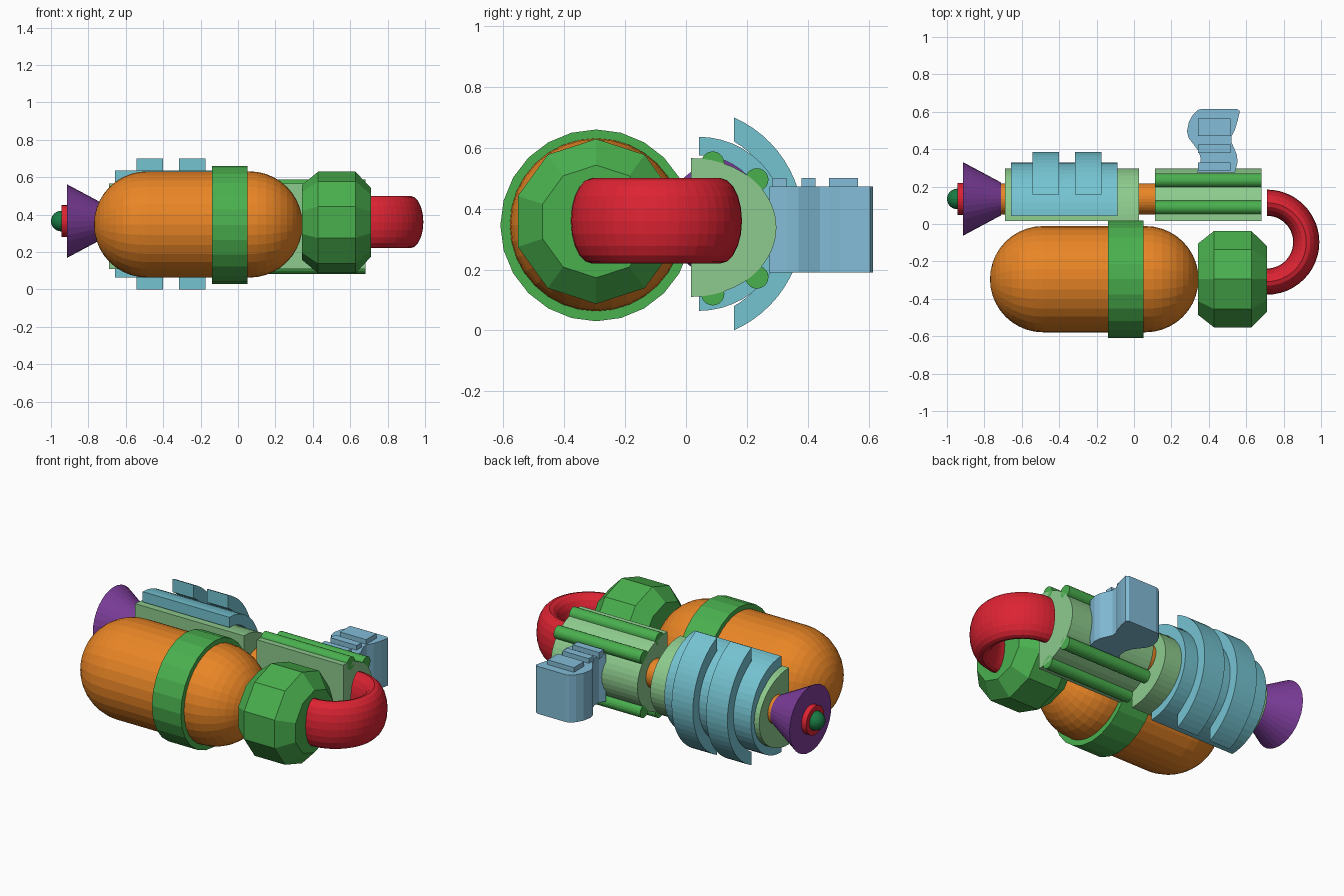
import bpy, bmesh
from math import sin, cos, pi, asin

if "Cube" in bpy.data.objects:
    bpy.data.objects.remove(bpy.data.objects["Cube"])


def material(name, hexcode):
    rgb = [int(hexcode[i:i + 2], 16) / 255 for i in (0, 2, 4)]
    m = bpy.data.materials.new(name)
    m.diffuse_color = [c ** 2.2 for c in rgb] + [1]
    m.use_nodes = True
    m.node_tree.nodes["Principled BSDF"].inputs["Base Color"].default_value = m.diffuse_color
    return m


ORANGE = material("orange", "E8842A")
GREEN = material("green", "4BAE4F")
DARK_GREEN = material("dark_green", "1F7A45")
LIGHT_GREEN = material("light_green", "8CC98C")
RED = material("red", "DC2836")
PURPLE = material("purple", "7B3F98")
BLUE = material("blue", "74C2D0")
GRIP_BLUE = material("grip_blue", "82BBD6")


def finish(name, bm, mat):
    bmesh.ops.remove_doubles(bm, verts=bm.verts, dist=1e-5)
    bmesh.ops.recalc_face_normals(bm, faces=bm.faces)
    me = bpy.data.meshes.new(name)
    bm.to_mesh(me)
    bm.free()
    me.materials.append(mat)
    ob = bpy.data.objects.new(name, me)
    bpy.context.collection.objects.link(ob)
    return ob


def lathe(name, profile, y, z, mat, n=32):
    """Spin (x, radius) points round an x-parallel axis; first vertex at top."""
    bm = bmesh.new()
    rings = [[bm.verts.new((x, y + r * sin(2 * pi * i / n), z + r * cos(2 * pi * i / n)))
              for i in range(n)] for x, r in profile]
    for a, b in zip(rings, rings[1:]):
        for i in range(n):
            j = (i + 1) % n
            bm.faces.new((a[i], a[j], b[j], b[i]))
    for ring, (x, r) in ((rings[0], profile[0]), (rings[-1], profile[-1])):
        if r > 1e-4:
            bm.faces.new(ring)
    return finish(name, bm, mat)


def prism(name, points, axis, lo, hi, mat):
    """Extrude a (y, z) outline along x, or an (x, y) outline along z."""
    bm = bmesh.new()
    put = (lambda p, t: (t, *p)) if axis == "x" else (lambda p, t: (*p, t))
    a = [bm.verts.new(put(p, lo)) for p in points]
    b = [bm.verts.new(put(p, hi)) for p in points]
    bm.faces.new(a)
    bm.faces.new(b)
    for i in range(len(a)):
        j = (i + 1) % len(a)
        bm.faces.new((a[i], a[j], b[j], b[i]))
    return finish(name, bm, mat)


def arc(cy, cz, ry, rz, half, n=24):
    """Arc bulging to +y, from -half to +half angle."""
    return [(cy + ry * cos(-half + 2 * half * i / n), cz + rz * sin(-half + 2 * half * i / n))
            for i in range(n + 1)]


# Tank: capsule, with its band
TY, TZ, TR = -0.295, 0.347, 0.284
steps = [i * pi / 20 for i in range(11)]
capsule = [(-0.486 - TR * cos(t), TR * sin(t)) for t in steps]
capsule += [(0.061 + TR * sin(t), TR * cos(t)) for t in steps]
lathe("tank", capsule, TY, TZ, ORANGE)
lathe("tank_band", [(-0.14, 0.315), (0.05, 0.315)], TY, 0.345, GREEN, 24)

# Faceted valve
lathe("valve", [(0.342, 0.2), (0.428, 0.271), (0.628, 0.271), (0.71, 0.185)],
      TY, 0.358, GREEN, 10)

# Half-loop hose with a tall oval section
bm = bmesh.new()
rows = []
for i in range(25):
    a = -pi / 2 + pi * i / 24
    rows.append([])
    for k in range(20):
        b = 2 * pi * k / 20
        r = 0.211 + 0.07 * cos(b)
        rows[-1].append(bm.verts.new((0.71 + r * cos(a), -0.097 + r * sin(a),
                                      0.36 + 0.14 * sin(b))))
for p, q in zip(rows, rows[1:]):
    for k in range(20):
        m = (k + 1) % 20
        bm.faces.new((p[k], p[m], q[m], q[k]))
finish("hose", bm, RED)

# Inner barrel, flared nozzle, collar and tip
BY, BZ = 0.134, 0.365
lathe("inner_barrel", [(-0.72, 0.083), (0.12, 0.083)], BY, BZ, ORANGE)
lathe("nozzle_flare", [(-0.913, 0.196), (-0.711, 0.088)], BY, BZ, PURPLE)
lathe("nozzle_collar", [(-0.945, 0.085), (-0.9, 0.085)], BY, BZ, RED)
tip = [(-0.945 - 0.055 * cos(i * pi / 12), 0.055 * sin(i * pi / 12)) for i in range(13)]
lathe("nozzle_tip", tip, BY, BZ, DARK_GREEN, 24)

# D-section body blocks
body = arc(0.016, 0.338, 0.281, 0.228, pi / 2)
prism("front_body", body, "x", -0.69, 0.027, LIGHT_GREEN)
prism("rear_body", body, "x", 0.112, 0.682, LIGHT_GREEN)

# Rods along the rear body
for y, dz in ((0.088, 0.215), (0.233, 0.16)):
    for s in (1, -1):
        lathe("body_rod", [(0.112, 0.038), (0.682, 0.038)], y, 0.335 + s * dz, GREEN, 20)

# Curved cover shell and its two raised ribs
shell = arc(0.042, 0.35, 0.286, 0.286, pi / 2) + arc(0.042, 0.35, 0.225, 0.225, pi / 2)[::-1]
prism("cover_shell", shell, "x", -0.657, -0.087, BLUE)
rib = arc(0.002, 0.35, 0.383, 0.35 / cos(asin(0.155 / 0.383)), pi / 2 - asin(0.155 / 0.383))
rib += arc(0.002, 0.35, 0.312, 0.312, pi / 2 - asin(0.155 / 0.312))[::-1]
for x in (-0.542, -0.315):
    prism("cover_rib", rib, "x", x, x + 0.14, BLUE)

# Contoured grip with stepped pads
grip = [(0.342, 0.61), (0.36, 0.615), (0.55, 0.615), (0.566, 0.604), (0.555, 0.555),
        (0.54, 0.505), (0.522, 0.47), (0.52, 0.44), (0.535, 0.405), (0.55, 0.37),
        (0.554, 0.33), (0.54, 0.275), (0.335, 0.275), (0.355, 0.31), (0.357, 0.35),
        (0.345, 0.39), (0.315, 0.43), (0.292, 0.46), (0.283, 0.495), (0.293, 0.545),
        (0.315, 0.585)]
prism("grip", grip, "z", 0.19, 0.472, GRIP_BLUE)
for y0, y1 in ((0.285, 0.33), (0.38, 0.425), (0.47, 0.565)):
    prism("grip_pad", [(0.342, y0), (0.515, y0), (0.515, y1), (0.342, y1)],
          "z", 0.46, 0.5, GRIP_BLUE)
